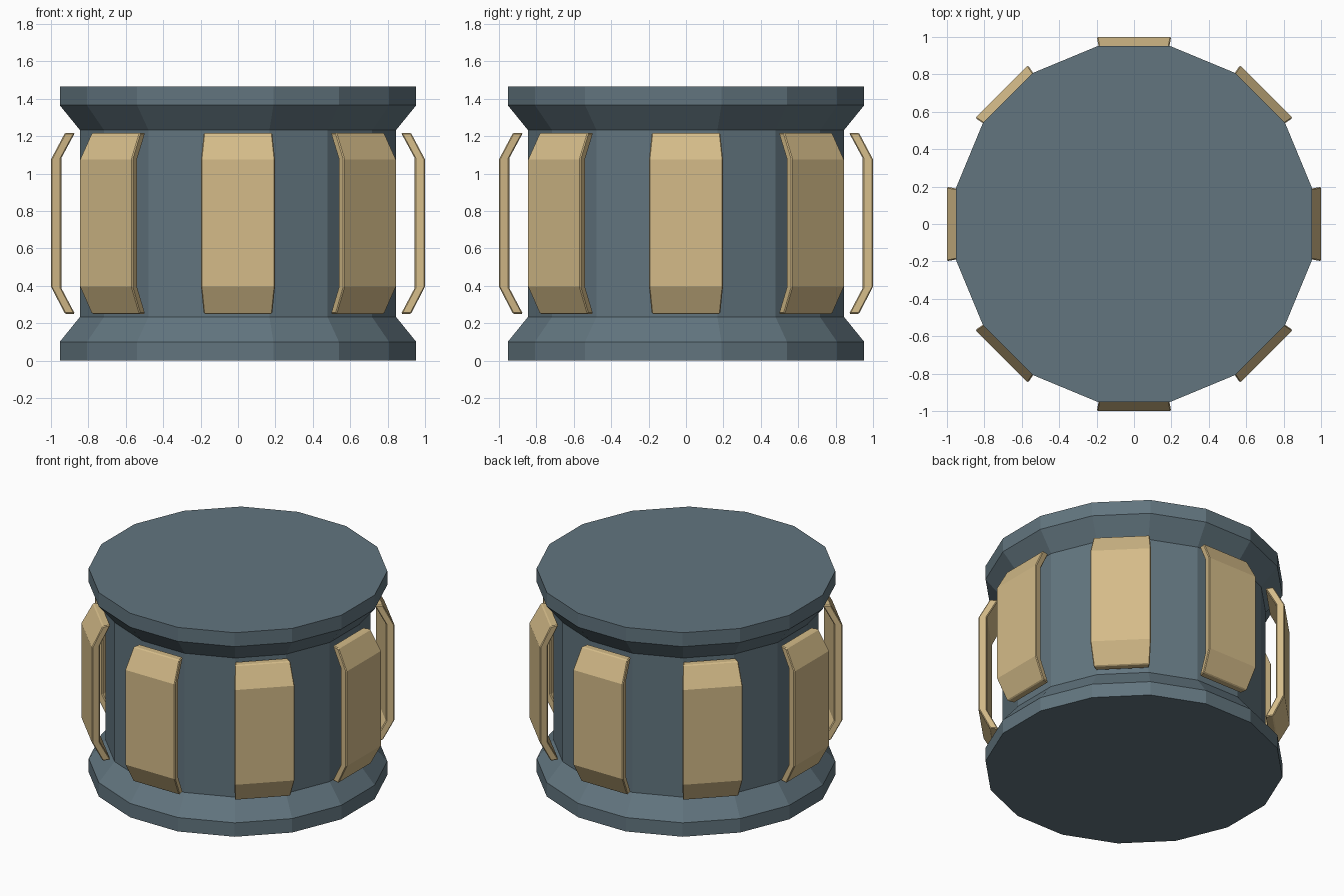
import bpy, bmesh, math

if "Cube" in bpy.data.objects:
    bpy.data.objects.remove(bpy.data.objects["Cube"])

T = math.tan(math.pi / 16)  # half-width of a 16-gon side per unit apothem


def material(name, rgb):
    m = bpy.data.materials.new(name)
    m.diffuse_color = (*rgb, 1)
    m.use_nodes = True
    m.node_tree.nodes["Principled BSDF"].inputs["Base Color"].default_value = m.diffuse_color
    return m


slate = material("slate_grey", (0.122, 0.178, 0.212))
tan = material("sand_tan", (0.66, 0.50, 0.25))


def make_object(name, bm, mat):
    bmesh.ops.recalc_face_normals(bm, faces=bm.faces)
    me = bpy.data.meshes.new(name)
    bm.to_mesh(me)
    bm.free()
    me.materials.append(mat)
    ob = bpy.data.objects.new(name, me)
    bpy.context.collection.objects.link(ob)
    return ob


# Drum: 16-sided lathe with flared rims, (apothem, z) profile
profile = [(0.953, 0), (0.953, 0.10), (0.845, 0.233), (0.845, 1.232),
           (0.953, 1.365), (0.953, 1.465)]
bm = bmesh.new()
rings = []
for r, z in profile:
    rc = r / math.cos(math.pi / 16)
    rings.append([bm.verts.new((rc * math.cos(a), rc * math.sin(a), z))
                  for a in (math.pi * (2 * i + 1) / 16 for i in range(16))])
for lo, hi in zip(rings, rings[1:]):
    for i in range(16):
        j = (i + 1) % 16
        bm.faces.new((lo[i], lo[j], hi[j], hi[i]))
bm.faces.new(rings[0][::-1])
bm.faces.new(rings[-1])
make_object("drum_body", bm, slate)

# Bowed panels: bent strip section (radius, z), swept across one drum side
outer = [(0.925, 0.25), (1.0, 0.395), (1.0, 1.075), (0.925, 1.217)]
inner = [(0.872, 0.25), (0.945, 0.388), (0.945, 1.082), (0.872, 1.217)]
for k in range(8):
    bm = bmesh.new()
    grid = {}
    for layer, pts in enumerate((outer, inner)):
        for i, (r, z) in enumerate(pts):
            for s in (-1, 1):
                grid[layer, i, s] = bm.verts.new((r, s * r * T, z))
    for i in range(3):
        for layer in (0, 1):
            bm.faces.new([grid[layer, i, -1], grid[layer, i, 1],
                          grid[layer, i + 1, 1], grid[layer, i + 1, -1]])
        for s in (-1, 1):
            bm.faces.new([grid[0, i, s], grid[1, i, s],
                          grid[1, i + 1, s], grid[0, i + 1, s]])
    for i in (0, 3):
        bm.faces.new([grid[0, i, -1], grid[0, i, 1],
                      grid[1, i, 1], grid[1, i, -1]])
    panel = make_object(f"side_panel_{k + 1}", bm, tan)
    panel.rotation_euler.z = k * math.pi / 4
    # thin chamfer on the outline edges only
    bev = panel.modifiers.new("edge_chamfer", 'BEVEL')
    bev.width = 0.006
    bev.segments = 1
    bev.limit_method = 'ANGLE'
    bev.angle_limit = math.radians(50)
